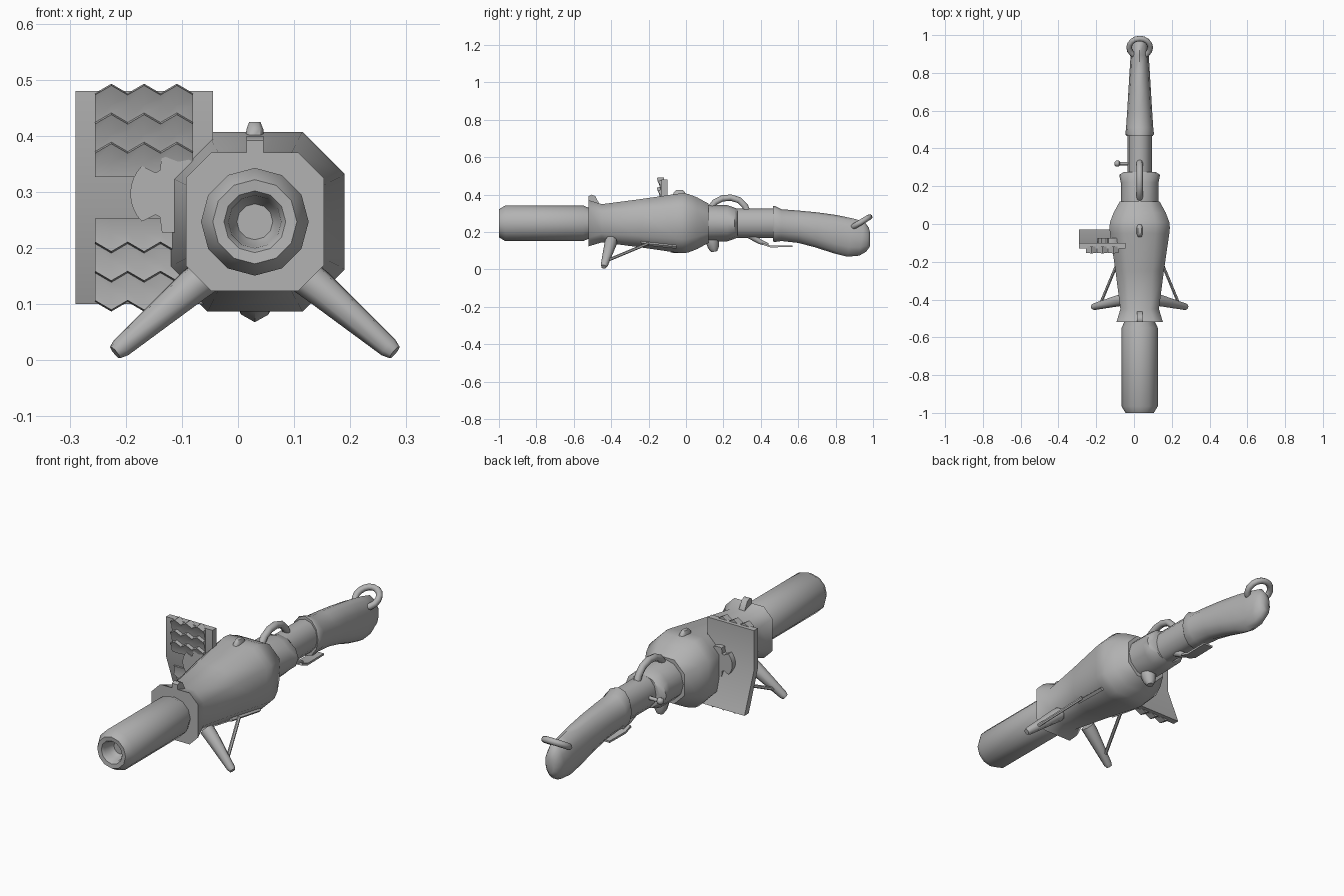
import bpy, bmesh, math
from mathutils import Vector

if "Cube" in bpy.data.objects:
    bpy.data.objects.remove(bpy.data.objects["Cube"])

CX, CZ = 0.03, 0.247          # barrel axis
grey = bpy.data.materials.new("plain grey")
grey.diffuse_color = (0.45, 0.45, 0.45, 1)
grey.use_nodes = True
grey.node_tree.nodes["Principled BSDF"].inputs["Base Color"].default_value = grey.diffuse_color


def finish(name, bm, angle=40):
    bmesh.ops.recalc_face_normals(bm, faces=bm.faces[:])
    me = bpy.data.meshes.new(name)
    bm.to_mesh(me)
    bm.free()
    me.materials.append(grey)
    for p in me.polygons:
        p.use_smooth = True
    me.set_sharp_from_angle(angle=math.radians(angle))
    ob = bpy.data.objects.new(name, me)
    bpy.context.collection.objects.link(ob)
    return ob


def loft(name, rings, angle=40):
    """Skin equal-sized rings of points and cap both ends."""
    bm = bmesh.new()
    vs = [[bm.verts.new(p) for p in r] for r in rings]
    n = len(vs[0])
    for a, b in zip(vs, vs[1:]):
        for i in range(n):
            bm.faces.new((a[i], a[(i + 1) % n], b[(i + 1) % n], b[i]))
    bm.faces.new(vs[0])
    bm.faces.new(vs[-1])
    return finish(name, bm, angle)


def ellipse(y, rx, rz, z=CZ, n=12, x=CX, tilt=0.0):
    pts = []
    for i in range(n):
        a = 2 * math.pi * i / n
        dz = rz * math.cos(a)
        pts.append((x + rx * math.sin(a), y + dz * tilt, z + dz))
    return pts


def octagon(y, half, flat):
    c = [(flat, half), (half, flat), (half, -flat), (flat, -half)]
    c += [(-a, -b) for a, b in c]
    return [(CX + a, y, CZ + b) for a, b in c]


def tube(name, pts, radii, n=8, closed=False):
    """Round bar along a path, with a radius for each point."""
    pts = [Vector(p) for p in pts]
    rings = []
    for i, p in enumerate(pts):
        t = (pts[min(i + 1, len(pts) - 1)] - pts[max(i - 1, 0)]).normalized()
        u = t.cross(Vector((1, 0, 0)))
        if u.length < 0.2:
            u = t.cross(Vector((0, 0, 1)))
        u.normalize()
        v = t.cross(u)
        r = radii[i] if isinstance(radii, (list, tuple)) else radii
        rings.append([p + r * (u * math.cos(k * 2 * math.pi / n)
                               + v * math.sin(k * 2 * math.pi / n)) for k in range(n)])
    return loft(name, rings, 50)


def prism(name, outline, x0, x1, angle=30):
    """Extrude a (y, z) outline along x."""
    return loft(name, [[(x, y, z) for y, z in outline] for x in (x0, x1)], angle)


# Barrel with a rounded muzzle and a shallow bore
loft("barrel", [ellipse(y, r, r) for y, r in (
    (-0.935, 0.032), (-0.96, 0.044), (-0.985, 0.047), (-0.998, 0.055), (-1.0, 0.075),
    (-0.965, 0.096), (-0.55, 0.096), (-0.52, 0.082), (-0.50, 0.082))], 50)

# Eight-sided body, flared at the front and widest near the back
loft("body", [octagon(*o) for o in (
    (-0.52, 0.123, 0.078), (-0.45, 0.102, 0.055), (-0.25, 0.128, 0.068),
    (-0.05, 0.157, 0.083), (-0.02, 0.16, 0.085), (0.01, 0.157, 0.083),
    (0.06, 0.138, 0.072), (0.12, 0.105, 0.052))], 48)

# Collar, neck and stock
loft("collar", [ellipse(y, r, h) for y, r, h in (
    (0.10, 0.10, 0.098), (0.22, 0.10, 0.097), (0.26, 0.108, 0.083),
    (0.275, 0.085, 0.078))])
loft("neck", [ellipse(y, 0.064, 0.079) for y in (0.25, 0.48)])
loft("stock", [ellipse(y, w, (t - b) / 2, (t + b) / 2, tilt=k) for y, w, b, t, k in (
    (0.465, 0.068, 0.15, 0.34, 0), (0.475, 0.076, 0.147, 0.34, 0),
    (0.51, 0.072, 0.152, 0.322, 0), (0.60, 0.066, 0.142, 0.315, 0),
    (0.70, 0.060, 0.117, 0.305, 0.05), (0.80, 0.054, 0.086, 0.290, 0.1),
    (0.88, 0.049, 0.068, 0.272, 0.15), (0.94, 0.045, 0.074, 0.255, 0.15),
    (0.97, 0.036, 0.095, 0.225, 0.1), (0.985, 0.018, 0.125, 0.195, 0))], 50)

# Sling ring through the end of the stock
bm = bmesh.new()
N, M, TILT = 16, 8, math.radians(31)
grid = []
for i in range(N):
    a = 2 * math.pi * i / N
    row = []
    for j in range(M):
        b = 2 * math.pi * j / M
        r, h = 0.056 + 0.015 * math.cos(b), 0.015 * math.sin(b)
        d = r * math.sin(a)
        row.append(bm.verts.new((CX + r * math.cos(a),
                                 0.934 + d * math.cos(TILT) - h * math.sin(TILT),
                                 0.252 + d * math.sin(TILT) + h * math.cos(TILT))))
    grid.append(row)
for i in range(N):
    for j in range(M):
        bm.faces.new((grid[i][j], grid[(i + 1) % N][j],
                      grid[(i + 1) % N][(j + 1) % M], grid[i][(j + 1) % M]))
finish("sling_ring", bm, 60)

# Arched carrying loop on the collar
tube("top_loop", [(CX, y, z) for y, z in (
    (0.13, 0.325), (0.155, 0.36), (0.195, 0.38), (0.24, 0.384),
    (0.285, 0.37), (0.315, 0.34), (0.33, 0.305))], 0.017)

# Front sight and rear sight bumps
prism("front_sight", [(-0.52, 0.34), (-0.52, 0.392), (-0.505, 0.40),
                      (-0.485, 0.392), (-0.46, 0.345), (-0.46, 0.33)], 0.015, 0.045, 50)
loft("rear_sight", [[(CX + sx * w, -0.035 + sy * d, z) for sx, sy in
                     ((-1, -.5), (-.6, -1), (.6, -1), (1, -.5),
                      (1, .5), (.6, 1), (-.6, 1), (-1, .5))]
                    for z, w, d in ((0.39, 0.017, 0.038), (0.412, 0.015, 0.030),
                                    (0.425, 0.010, 0.018))], 55)

# Bolt handle on the left of the neck
tube("bolt_handle", [(-0.02, 0.32, 0.25), (-0.075, 0.32, 0.25), (-0.08, 0.32, 0.25),
                     (-0.095, 0.32, 0.25), (-0.103, 0.32, 0.25)],
     [0.009, 0.009, 0.016, 0.016, 0.008])

# Lower lug, trigger and guard
tube("lower_lug", [(CX, 0.135, 0.19), (CX, 0.14, 0.15), (CX, 0.148, 0.115),
                   (CX, 0.152, 0.095)], [0.038, 0.036, 0.028, 0.015])
tube("trigger", [(CX, 0.33, 0.19), (CX, 0.36, 0.172), (CX, 0.395, 0.148),
                 (CX, 0.44, 0.132)], [0.02, 0.018, 0.013, 0.008])
prism("trigger_guard", [(0.41, 0.143), (0.45, 0.128), (0.57, 0.129), (0.57, 0.12),
                        (0.45, 0.118), (0.405, 0.133)], 0.005, 0.055)

# Two legs with struts and body rails, mirrored about the axis
for side, s in (("right", 1), ("left", -1)):
    def m(x, y, z):
        return (CX + s * (x - CX), y, z)
    tube("leg_" + side, [m(0.115, -0.40, 0.152), m(0.14, -0.405, 0.133),
                         m(0.268, -0.437, 0.023), m(0.279, -0.44, 0.014)],
         [0.033, 0.032, 0.019, 0.014])
    tube("strut_" + side, [m(0.247, -0.445, 0.038), m(0.145, -0.20, 0.14)], 0.008, 6)
    tube("rail_" + side, [m(0.130, -0.24, 0.142), m(0.148, -0.05, 0.122)], 0.011, 4)

# Bent side panel
prism("side_panel", [(-0.13, 0.48), (-0.13, 0.29), (-0.06, 0.10), (-0.028, 0.10),
                     (-0.10, 0.29), (-0.10, 0.48)], -0.29, -0.045)


# Padded relief blocks: three rows with pointed edges, the lower one flipped
def panel_y(z):
    return -0.13 if z > 0.29 else -0.13 + (0.29 - z) * 0.37


def relief(name, flip):
    xs = [-0.255 + i * 0.0292 for i in range(7)]
    rows = [(0.327, -0.012, 0), (0.327, 0.006, 0)]
    for k in range(1, 4):
        z = 0.325 + 0.052 * k
        rows += [(z - 0.025, 0.010, 0), (z, 0.022, 1)]
        rows.append((z + 0.003, 0.005 if k < 3 else -0.012, 1))
    bm = bmesh.new()
    verts = []
    for z, out, zig in rows:
        line = []
        for i, x in enumerate([xs[0]] + xs + [xs[-1]]):
            edge = i in (0, 8)
            peak = i % 2 == 0 and not edge
            zz = z + zig * (0.009 if peak else -0.008)
            zz = 0.58 - zz if flip else zz
            o = -0.012 if edge else out + (0.004 if peak and out > 0 else 0)
            line.append(bm.verts.new((x, panel_y(zz) - o, zz)))
        verts.append(line)
    for a, b in zip(verts, verts[1:]):
        for i in range(8):
            bm.faces.new((a[i], a[i + 1], b[i + 1], b[i]))
    bmesh.ops.holes_fill(bm, edges=bm.edges[:], sides=0)
    return finish(name, bm, 35)


relief("upper_relief", False)
relief("lower_relief", True)

# Rounded clip joining the panel to the body, with two notches
clip = []
for i in range(32):
    a = 2 * math.pi * i / 32
    r = 0.07 - 0.025 * (i in (10, 11, 21, 22))
    clip.append((-0.122 + r * math.cos(a), 0.297 + r * math.sin(a)))
loft("panel_clip", [[(x, y, z) for x, z in clip] for y in (-0.145, -0.075)], 40)
